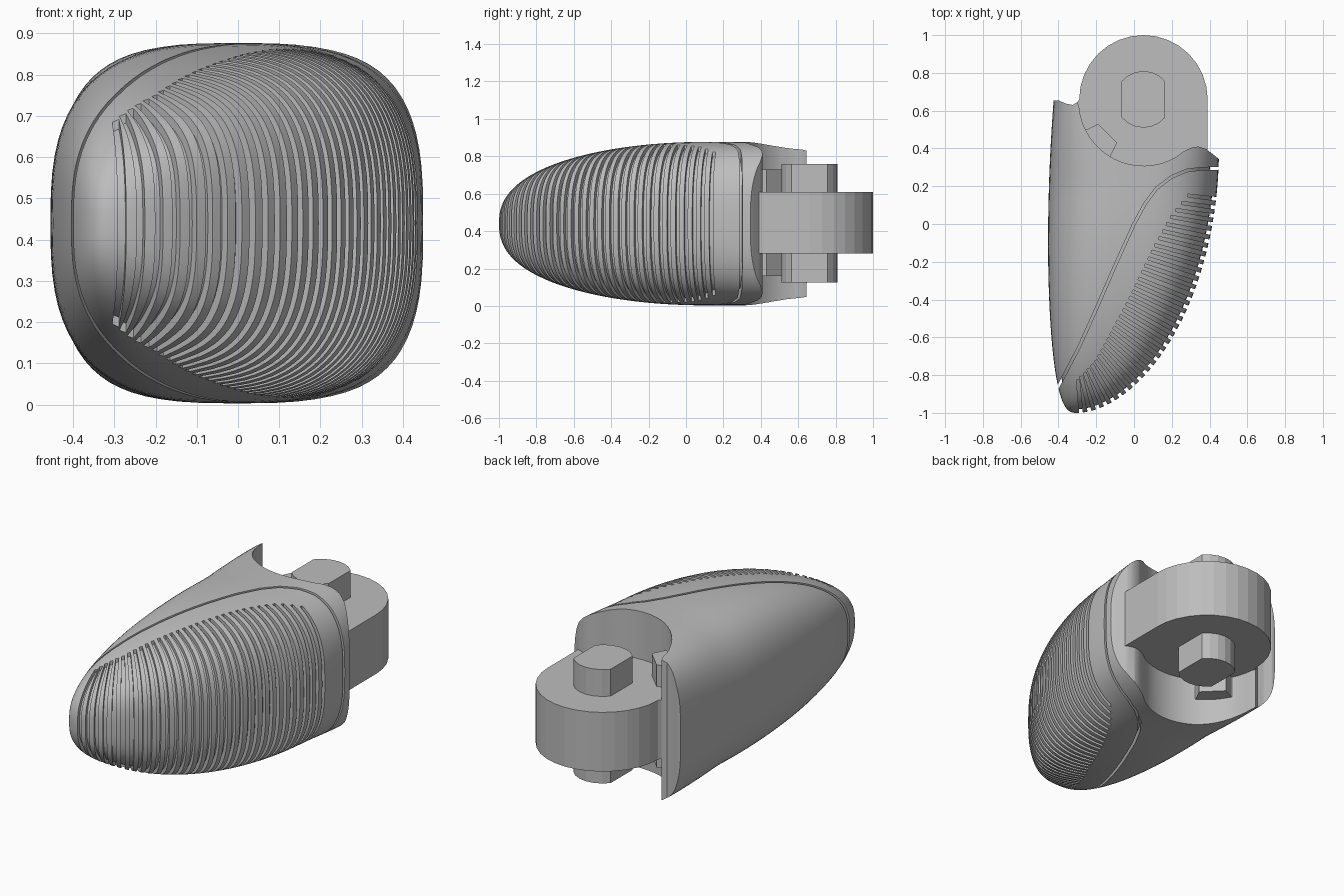
import bpy, bmesh, math
from mathutils import Vector
from mathutils.geometry import intersect_line_line_2d

cube = bpy.data.objects.get("Cube")
if cube:
    bpy.data.objects.remove(cube, do_unlink=True)

MID = 0.44              # mid height
PIVOT = Vector((0.05, 0.66))

grey = bpy.data.materials.new("satin grey")
grey.use_nodes = True
grey.diffuse_color = (0.51, 0.51, 0.51, 1)
grey.node_tree.nodes["Principled BSDF"].inputs["Base Color"].default_value = (0.51, 0.51, 0.51, 1)


def make_object(name, bm):
    bmesh.ops.recalc_face_normals(bm, faces=bm.faces)
    mesh = bpy.data.meshes.new(name)
    bm.to_mesh(mesh)
    bm.free()
    mesh.materials.append(grey)
    obj = bpy.data.objects.new(name, mesh)
    bpy.context.collection.objects.link(obj)
    return obj


def add_prism(bm, outline, z0, z1):
    low = [bm.verts.new((p[0], p[1], z0)) for p in outline]
    top = [bm.verts.new((p[0], p[1], z1)) for p in outline]
    n = len(low)
    bm.faces.new(low[::-1])
    bm.faces.new(top)
    for i in range(n):
        j = (i + 1) % n
        bm.faces.new((low[i], low[j], top[j], top[i]))


def prism(name, outline, z0, z1):
    bm = bmesh.new()
    add_prism(bm, outline, z0, z1)
    return make_object(name, bm)


def cut(target, cutter):
    mod = target.modifiers.new("cut", 'BOOLEAN')
    mod.operation = 'DIFFERENCE'
    mod.solver = 'MANIFOLD'
    mod.object = cutter
    bpy.context.view_layer.objects.active = target
    bpy.ops.object.modifier_apply(modifier=mod.name)
    bpy.data.objects.remove(cutter, do_unlink=True)


def arc(center, radius, start, end, steps):
    out = []
    for i in range(steps + 1):
        a = math.radians(start + (end - start) * i / steps)
        out.append((center[0] + radius * math.cos(a), center[1] + radius * math.sin(a)))
    return out


# Body outline: rounded nose growing towards the back
def swell(y, length, power):
    u = min(1, max(0, (y + 1) / length))
    return (1 - (1 - u) ** 2) ** (1 / power)


def right_edge(y):
    return -0.3 + 0.75 * swell(y, 1.4, 1.8)


def left_edge(y):
    return -0.3 - 0.155 * swell(y, 0.9, 3) + 0.03 * max(0, (y + 0.1) / 0.76) ** 2


def half_height(y):
    return 0.437 * swell(y, 1.1, 2.4) - 0.006 * max(0, (y - 0.35) / 0.3) ** 2


def body_shell(name, inset=0.0, rings=44, segs=72):
    bm = bmesh.new()
    tip = bm.verts.new((-0.3, -1 + inset, MID))
    prev = None
    for r in range(1, rings + 1):
        y = -1 + 1.66 * (r / rings) ** 2
        cx = (left_edge(y) + right_edge(y)) / 2
        hx = (right_edge(y) - left_edge(y)) / 2 * (1 - inset / 0.42)
        hz = half_height(y) * (1 - inset / 0.435)
        # the section gets squarer towards the back lip
        e = 2 / (2.8 + 0.8 * max(0, (y - 0.2) / 0.45))
        ring = []
        for s in range(segs):
            a = 2 * math.pi * s / segs
            c, d = math.cos(a), math.sin(a)
            ring.append(bm.verts.new((cx + hx * math.copysign(abs(c) ** e, c), y + inset,
                                      MID + hz * math.copysign(abs(d) ** e, d))))
        for s in range(segs):
            t = (s + 1) % segs
            if prev:
                bm.faces.new((prev[s], prev[t], ring[t], ring[s]))
            else:
                bm.faces.new((tip, ring[t], ring[s]))
        prev = ring
    bm.faces.new(prev)
    return make_object(name, bm)


body = body_shell("grip_body")

# Curved back end with the round hinge pocket
pocket = [(-0.6, 0.656), (-0.4, 0.655), (-0.36, 0.637), (-0.325, 0.63), (-0.3, 0.645)]
pocket += arc((PIVOT.x, 0.65), 0.342, 185, 300, 16)
pocket += [(0.26, 0.383), (0.3, 0.403), (0.34, 0.41), (0.38, 0.398), (0.43, 0.36), (0.5, 0.3),
           (0.7, 0.3), (0.7, 1.2), (-0.6, 1.2)]
cut(body, prism("pocket_cutter", pocket, -0.3, 1.2))

# Parting seam round the front pad
seam = [Vector(p) for p in ((-0.45, -0.95), (-0.39, -0.84), (-0.29, -0.65), (-0.2, -0.45),
                            (-0.1, -0.22), (0, 0), (0.06, 0.11), (0.12, 0.19), (0.2, 0.25),
                            (0.28, 0.283), (0.36, 0.293), (0.5, 0.295))]
sides = ([], [])
for i, p in enumerate(seam):
    t = (seam[min(i + 1, len(seam) - 1)] - seam[max(i - 1, 0)]).normalized()
    n = Vector((-t.y, t.x)) * 0.007
    sides[0].append(p + n)
    sides[1].append(p - n)
groove = prism("seam_cutter", sides[0] + sides[1][::-1], -0.3, 1.2)
cut(groove, body_shell("seam_core", 0.04))
cut(body, groove)

# Ribbed pad: vertical slots square to the outer edge, ending on an inner line
inner = [Vector(p) for p in ((-0.5, -0.86), (-0.32, -0.85), (-0.2, -0.72), (-0.03, -0.4),
                             (0.1, -0.13), (0.2, 0.05), (0.3, 0.17), (0.36, 0.2), (0.6, 0.21))]
edge = [Vector((right_edge(y), y)) for y in (-1 + 1.172 * (i / 600) ** 2 for i in range(601))]
PITCH = 0.046
travel, next_slot = 0.0, 0.02
bm = bmesh.new()
for a, b in zip(edge, edge[1:]):
    travel += (b - a).length
    if travel < next_slot:
        continue
    next_slot += PITCH
    t = (b - a).normalized()
    n = Vector((-t.y, t.x))
    hits = [intersect_line_line_2d(a, a + n, p, q) for p, q in zip(inner, inner[1:])]
    end = min((h for h in hits if h), key=lambda h: (h - a).length)
    start = a - n * 0.05
    w, v = t * 0.0105, t * 0.008
    add_prism(bm, [start - w, start + w, end + v, end - v], -0.3, 1.2)
slots = make_object("slot_cutter", bm)
cut(slots, body_shell("slot_core", 0.02))
cut(body, slots)

# Hinge tongue
tongue = arc(PIVOT, 0.34, 0, 180, 16)
tongue += [(-0.31, 0.63), (-0.3, 0.5), (-0.1, 0.25), (0.25, 0.25), (0.39, 0.34)]
prism("hinge_tongue", tongue, 0.28, 0.61)

# Pivot bolt with two flats
flat = math.degrees(math.acos(0.115 / 0.15))
bolt = arc(PIVOT, 0.15, flat, 180 - flat, 6) + arc(PIVOT, 0.15, 180 + flat, 360 - flat, 6)
prism("pivot_bolt", bolt, 0.125, 0.76)

# Stop block in the pocket corner, above and below the tongue
stop = [(-0.3, 0.5), (-0.25, 0.5), (-0.19, 0.53), (-0.09, 0.43), (-0.12, 0.37), (-0.13, 0.33)]
prism("stop_block", stop, 0.16, 0.73)

# Smooth body with crisp cut edges
bpy.ops.object.select_all(action='DESELECT')
body.select_set(True)
bpy.context.view_layer.objects.active = body
bpy.ops.object.shade_smooth_by_angle(angle=math.radians(30))
